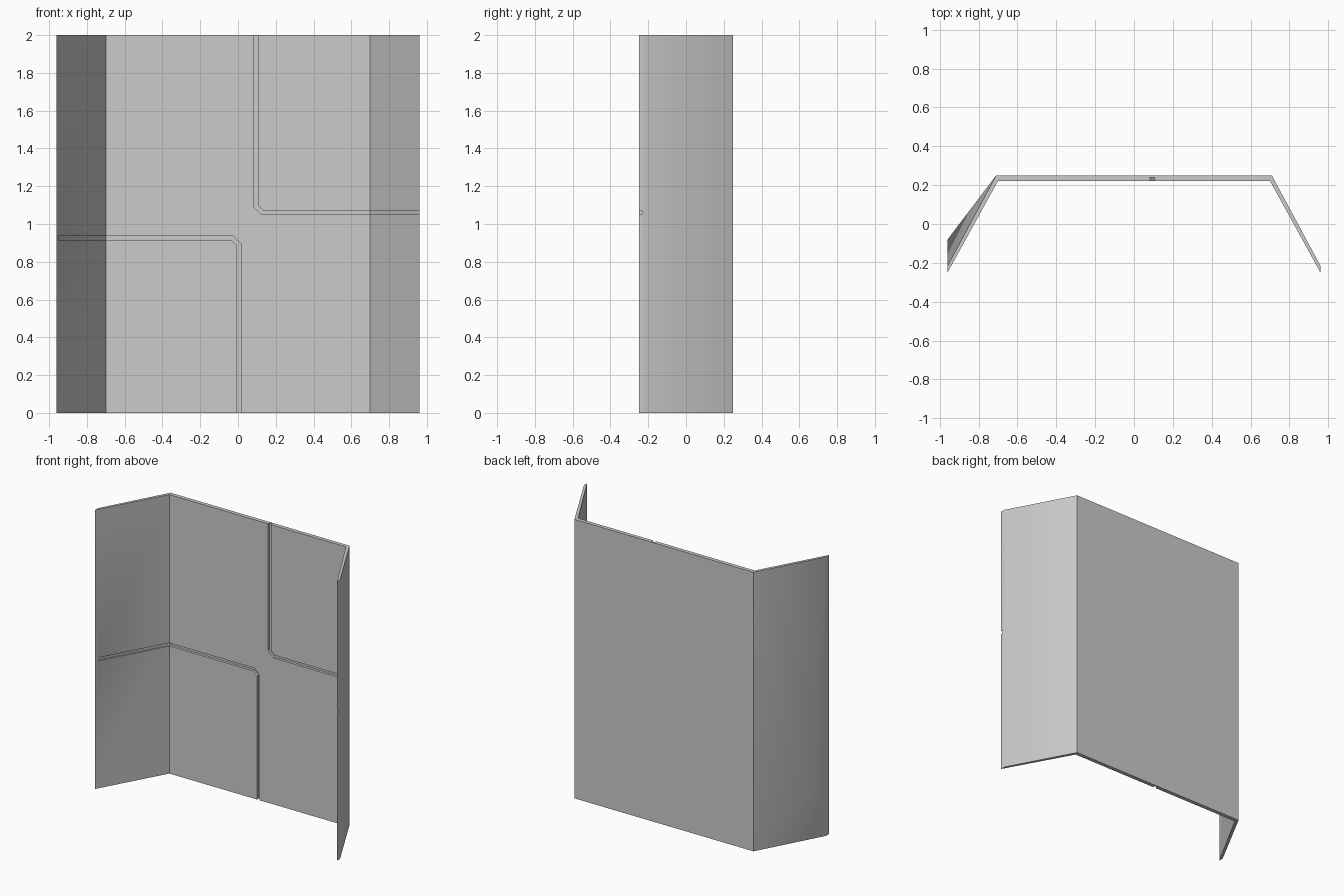
import bpy, bmesh
from mathutils import Vector
from math import radians

if "Cube" in bpy.data.objects:
    bpy.data.objects.remove(bpy.data.objects["Cube"])

GROOVE_HALF = 0.011
GROOVE_DEPTH = 0.018


def make_object(name, bm):
    bmesh.ops.recalc_face_normals(bm, faces=bm.faces)
    mesh = bpy.data.meshes.new(name)
    bm.to_mesh(mesh)
    bm.free()
    ob = bpy.data.objects.new(name, mesh)
    bpy.context.collection.objects.link(ob)
    return ob


def prism(name, points, offset):
    """Extrude a flat outline along an offset vector."""
    bm = bmesh.new()
    face = bm.faces.new([bm.verts.new(p) for p in points])
    top = bmesh.ops.extrude_face_region(bm, geom=[face])["geom"]
    bmesh.ops.translate(bm, vec=offset,
                        verts=[g for g in top if isinstance(g, bmesh.types.BMVert)])
    return make_object(name, bm)


def boolean(ob, other, operation):
    mod = ob.modifiers.new("cut", "BOOLEAN")
    mod.object, mod.operation, mod.solver = other, operation, "EXACT"
    bpy.context.view_layer.objects.active = ob
    bpy.ops.object.modifier_apply(modifier=mod.name)
    bpy.data.objects.remove(other)


def strip(path, half):
    """Mitred outline of a band following a 2D path."""
    pts = [Vector(p) for p in path]
    sides = [[], []]
    for i, p in enumerate(pts):
        a = (p - pts[i - 1]).normalized() if i else (pts[1] - p).normalized()
        b = (pts[i + 1] - p).normalized() if i < len(pts) - 1 else a
        na, nb = Vector((-a.y, a.x)), Vector((-b.y, b.x))
        m = (na + nb).normalized()
        m *= half / m.dot(na)
        sides[0].append(p + m)
        sides[1].append(p - m)
    return sides[0] + sides[1][::-1]


# Folded panel: inner and outer outlines seen from above
inner = [(-0.96, -0.25), (-0.70, 0.222), (0.70, 0.222), (0.96, -0.25)]
outer = [(-0.96, -0.215), (-0.71, 0.25), (0.71, 0.25), (0.96, -0.215)]
bm = bmesh.new()
ib, it, ob_, ot = [[bm.verts.new((x, y, z)) for x, y in line]
                   for line in (inner, outer) for z in (0, 2)]
for i in range(3):
    bm.faces.new((ib[i], ib[i + 1], it[i + 1], it[i]))
    bm.faces.new((ib[i], ib[i + 1], ob_[i + 1], ob_[i]))
    bm.faces.new((it[i], it[i + 1], ot[i + 1], ot[i]))
    if i:
        bm.faces.new((ob_[i], ob_[i + 1], ot[i + 1], ot[i]))
bm.faces.new((ib[3], ob_[3], ot[3], it[3]))
# Left wing back bulges out to a single point
peak = bm.verts.new((-0.96, -0.08, 0.4))
bm.faces.new((ot[1], peak, ot[0]))
bm.faces.new((ot[1], ob_[1], peak))
bm.faces.new((ob_[1], ob_[0], peak))
bm.faces.new((ib[0], ob_[0], peak, ot[0], it[0]))
panel = make_object("folded_panel", bm)

# Grooves: the lower one is the upper one turned half round
upper = [(0.094, 2.05), (0.094, 1.095), (0.13, 1.06), (1.05, 1.06)]
lower = [(0.10 - x, 1.985 - z) for x, z in upper]
long_inner = [(-1.01, -0.341), *inner[1:3], (1.01, -0.341)]
layer = ([(x, y + GROOVE_DEPTH, -0.1) for x, y in long_inner]
         + [(x, y - 0.03, -0.1) for x, y in reversed(long_inner)])
for path in (upper, lower):
    cutter = prism("groove_cutter",
                   [(p.x, -0.6, p.y) for p in strip(path, GROOVE_HALF)], (0, 1.2, 0))
    boolean(cutter, prism("front_layer", layer, (0, 0, 2.2)), "INTERSECT")
    boolean(panel, cutter, "DIFFERENCE")

bpy.ops.object.select_all(action="DESELECT")
panel.select_set(True)
bpy.context.view_layer.objects.active = panel
bpy.ops.object.shade_smooth_by_angle(angle=radians(30))
